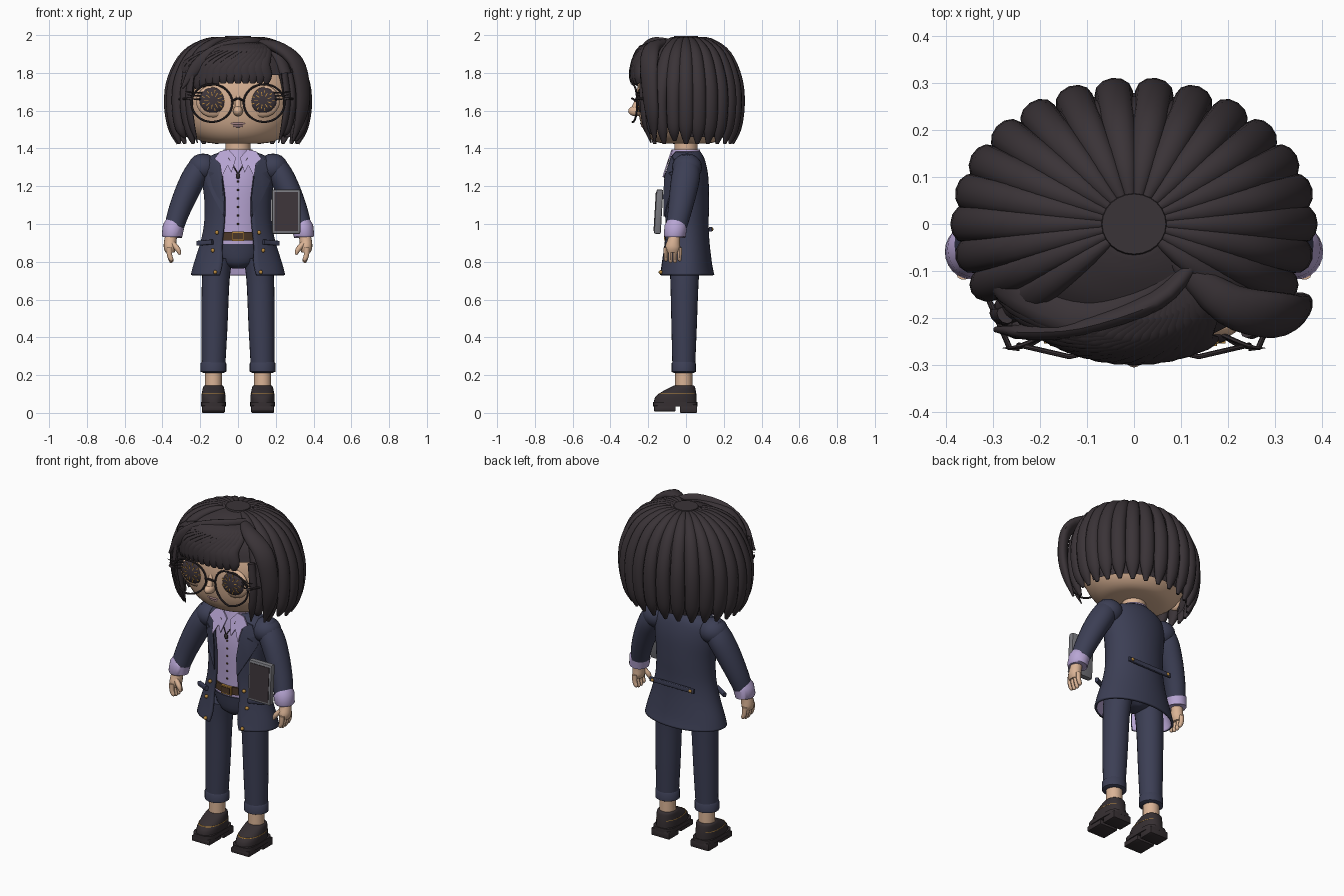
import bpy, bmesh, math
from mathutils import Vector, Matrix

if "Cube" in bpy.data.objects:
    bpy.data.objects.remove(bpy.data.objects["Cube"])


def material(name, r, g, b):
    m = bpy.data.materials.new(name)
    m.use_nodes = True
    m.diffuse_color = (r, g, b, 1)
    m.node_tree.nodes["Principled BSDF"].inputs["Base Color"].default_value = (r, g, b, 1)
    return m


HAIR = material("dark hair", .042, .033, .038)
SKIN = material("skin", .70, .45, .30)
NAVY = material("navy cloth", .045, .049, .09)
LILAC = material("lilac cloth", .48, .38, .66)
BLACK = material("black leather", .036, .028, .031)
GREY = material("grey casing", .19, .19, .21)
SCREEN = material("plum screen", .047, .035, .042)
GOLD = material("gold", .50, .26, .05)
BROWN = material("brown leather", .07, .038, .02)
LIP = material("lips", .40, .24, .25)


def finish(name, bm, *mats, recalc=True):
    if recalc:
        bmesh.ops.recalc_face_normals(bm, faces=bm.faces)
    me = bpy.data.meshes.new(name)
    bm.to_mesh(me)
    bm.free()
    ob = bpy.data.objects.new(name, me)
    bpy.context.collection.objects.link(ob)
    for m in mats:
        me.materials.append(m)
    bpy.ops.object.select_all(action='DESELECT')
    ob.select_set(True)
    bpy.context.view_layer.objects.active = ob
    bpy.ops.object.shade_smooth_by_angle(angle=math.radians(40))
    return ob


def resample(rows, k):
    """Catmull-Rom through rows of any width."""
    out = []
    for i in range(len(rows) - 1):
        p = [rows[max(i - 1, 0)], rows[i], rows[i + 1], rows[min(i + 2, len(rows) - 1)]]
        for s in range(k):
            u = s / k
            out.append([.5 * (2*b + (c-a)*u + (2*a-5*b+4*c-d)*u*u + (3*b-a-3*c+d)*u**3)
                        for a, b, c, d in zip(*p)])
    return out + [list(rows[-1])]


def tube(name, rows, mat, side=(1, 0, 0), n=16, k=4, power=2, level=False):
    """Rows of x, y, z, half width along side, half depth; level keeps sections horizontal."""
    rows = resample(rows, k) if k > 1 else rows
    pts = [Vector(r[:3]) for r in rows]
    bm, rings = bmesh.new(), []
    for i, r in enumerate(rows):
        t = (pts[min(i + 1, len(pts) - 1)] - pts[max(i - 1, 0)]).normalized()
        t = Vector((0, 0, 1)) if level else t
        s = Vector(side)
        s = (s - t * s.dot(t)).normalized()
        d = t.cross(s)
        ring = []
        for j in range(n):
            c, w = math.cos(2*math.pi*j/n), math.sin(2*math.pi*j/n)
            c, w = (math.copysign(abs(v) ** (2 / power), v) for v in (c, w))
            ring.append(bm.verts.new(pts[i] + s*c*max(r[3], .001) + d*w*max(r[4], .001)))
        rings.append(ring)
    for a, b in zip(rings, rings[1:]):
        for j in range(n):
            bm.faces.new((a[j], a[(j+1) % n], b[(j+1) % n], b[j]))
    bm.faces.new(rings[0])
    bm.faces.new(rings[-1])
    return finish(name, bm, mat)


def ball(name, loc, size, mat, n=20):
    bm = bmesh.new()
    bmesh.ops.create_uvsphere(bm, u_segments=n, v_segments=n // 2, radius=1,
                              matrix=Matrix.Translation(loc) @ Matrix.Diagonal((*size, 1)))
    return finish(name, bm, mat)


def box(name, loc, size, mat, tilt=0, bevel=0, axis='X'):
    bm = bmesh.new()
    bmesh.ops.create_cube(bm, size=1, matrix=Matrix.Translation(loc)
                          @ Matrix.Rotation(tilt, 4, axis) @ Matrix.Diagonal((*size, 1)))
    if bevel:
        bmesh.ops.bevel(bm, geom=bm.edges[:], offset=bevel, segments=2, affect='EDGES', profile=.5)
    return finish(name, bm, mat)


def plate(name, outline, depth, mat, thick=.008):
    """Thin sheet from an x, z outline, laid at y = depth(x, z)."""
    bm = bmesh.new()
    f = bm.faces.new([bm.verts.new((x, depth(x, z), z)) for x, z in outline])
    tri = bmesh.ops.triangulate(bm, faces=[f])["faces"]
    ex = bmesh.ops.extrude_face_region(bm, geom=tri)["geom"]
    bmesh.ops.translate(bm, vec=(0, thick, 0), verts=[v for v in ex if isinstance(v, bmesh.types.BMVert)])
    return finish(name, bm, mat)


def sheet(name, rings, count, *mats):
    """Open wall from rings of z, half width, half depth, front opening angle."""
    bm, grid = bmesh.new(), []
    for z, rx, ry, g in rings:
        grid.append([bm.verts.new((rx * math.sin(t), -ry * math.cos(t), z))
                     for t in (g + (2*math.pi - 2*g) * j / count for j in range(count + 1))])
    for a, b in zip(grid, grid[1:]):
        for j in range(count):
            bm.faces.new((a[j], a[j+1], b[j+1], b[j]))
    return finish(name, bm, *mats, recalc=False)


# Jacket: rings of z, half width, half depth, half opening
coat = resample([(.73, .25, .15, .10), (.79, .235, .138, .085), (.9, .20, .125, .085), (1.0, .18, .12, .075),
                 (1.12, .178, .122, .07), (1.25, .19, .118, .085), (1.34, .175, .10, .09), (1.385, .085, .075, .06)], 4)


def on_coat(t, z, off=0):
    a, b = next(((p, q) for p, q in zip(coat, coat[1:]) if q[0] >= z), coat[-2:])
    u = (z - a[0]) / (b[0] - a[0])
    rx, ry = (a[i] + (b[i] - a[i]) * u + off for i in (1, 2))
    return rx * math.sin(t), -ry * math.cos(t), z


def coat_front(off):
    def depth(x, z):
        rx = on_coat(math.pi / 2, z)[0]
        return on_coat(math.asin(max(-1, min(1, x / rx))), z, off)[1]
    return depth


jacket = sheet("jacket", [(z, rx, ry, math.asin(gap / rx)) for z, rx, ry, gap in coat], 44, NAVY, LILAC)
mod = jacket.modifiers.new("thickness", 'SOLIDIFY')
mod.thickness, mod.offset, mod.material_offset = .014, -1, 1
tube("back_strap", [(-.145, .13, .972, .008, .013), (.145, .13, .972, .008, .013)], NAVY, (0, 1, 0), k=1, power=5)

# Shirt, belt, hips and neck
tube("shirt", [(0, 0, .86, .14, .095), (0, 0, 1.0, .14, .098), (0, 0, 1.2, .155, .103),
               (0, 0, 1.32, .14, .088), (0, 0, 1.385, .072, .07)], LILAC, n=32)
tube("hips", [(0, 0, .765, .03, .05), (0, 0, .80, .11, .085), (0, 0, .895, .15, .102)], NAVY, n=32)
tube("belt", [(0, 0, .913, .146, .107), (0, 0, .958, .146, .107)], BROWN, n=32, k=1)
box("belt_buckle", (0, -.108, .935), (.066, .012, .05), GOLD)
box("buckle_centre", (0, -.113, .935), (.052, .008, .036), BROWN)
tube("neck", [(0, 0, 1.34, .066, .062), (0, 0, 1.46, .066, .062)], SKIN, k=1, n=24)
tube("collar_band", [(0, 0, 1.34, .095, .085), (0, 0, 1.395, .076, .073)], LILAC, k=1, n=24)
for i in range(6):
    ball("shirt_button", (0, -.103, 1.0 + i * .045), (.006, .005, .006), BROWN, 8)
ball("pendant", (0, -.112, 1.255), (.013, .008, .016), BLACK, 10)

for s in (-1, 1):
    # Collar, lapels, pockets and buttons
    plate("shirt_collar", [(s*x, z) for x, z in ((.01, 1.35), (.05, 1.395), (.095, 1.385), (.125, 1.345),
          (.095, 1.32), (.085, 1.25), (.055, 1.31), (.035, 1.27))], lambda x, z: -.077 - (1.395 - z) * .33, LILAC)
    plate("lapel", [(s*x, z) for x, z in ((.09, 1.36), (.14, 1.34), (.16, 1.28), (.125, 1.27), (.172, 1.23),
          (.13, 1.14), (.075, 1.04), (.072, 1.15), (.085, 1.25))], coat_front(.010), NAVY)
    tube("pendant_cord", [(s*.05, -.09, 1.35, .003, .003), (0, -.113, 1.265, .003, .003)], BLACK, n=6, k=1)
    tube("pocket_flap", [(s*.135, -.102, .905, .01, .013), (s*.215, -.058, .898, .01, .013)],
         NAVY, (0, -1, 0), k=1, power=5)
    ball("strap_button", (s*.125, .139, .972), (.010, .006, .010), GOLD, 10)
    for t, z in ((.62, .955), (.66, .86), (.5, .745)):
        ball("gold_button", on_coat(s*t, z, .006), (.011, .011, .011), GOLD, 10)

    # Sleeves, cuffs and hands
    ball("shoulder_puff", (s*.185, .005, 1.3), (.08, .08, .073), NAVY)
    tube("sleeve", [(s*.18, .005, 1.33, .06, .06), (s*.225, 0, 1.26, .066, .075), (s*.27, -.015, 1.17, .064, .072),
                    (s*.315, -.035, 1.06, .057, .062), (s*.342, -.055, .97, .05, .054)], NAVY, n=24)
    tube("shirt_cuff", [(s*.338, -.052, .99, .054, .056), (s*.342, -.054, .985, .057, .06),
                        (s*.35, -.06, .935, .054, .058), (s*.35, -.06, .93, .048, .052)], LILAC, n=24, k=1)
    tube("palm", [(s*.352, -.06, .95, .03, .03), (s*.358, -.065, .91, .033, .034),
                  (s*.36, -.07, .875, .033, .04), (s*.36, -.07, .85, .024, .034)], SKIN)
    for i in range(4):
        y = -.106 + i * .024
        tube("finger", [(s*.364, y, .875, .015, .013), (s*.362, y, .835, .014, .012),
                        (s*.352, y, .81 - .008 * (i in (1, 2)), .011, .010),
                        (s*.348, y, .803 - .008 * (i in (1, 2)), .002, .002)], SKIN, n=10)
    tube("thumb", [(s*.345, -.09, .895, .014, .014), (s*.318, -.10, .865, .014, .014),
                   (s*.308, -.103, .838, .006, .006)], SKIN, n=10)

    # Legs and shoes
    tube("trouser_leg", [(s*.105, -.005, .82, .075, .085), (s*.118, -.008, .7, .073, .075), (s*.125, -.01, .45, .069, .067),
                         (s*.13, -.012, .24, .062, .06)], NAVY, n=24)
    tube("trouser_cuff", [(s*.13, -.012, .212, .055, .053), (s*.13, -.012, .218, .068, .064),
                          (s*.13, -.012, .262, .068, .064), (s*.13, -.012, .272, .06, .058)], NAVY, n=24, k=1)
    tube("ankle", [(s*.13, -.012, .10, .046, .046), (s*.13, -.012, .23, .045, .045)], SKIN, k=1)
    tube("shoe_sole", [(s*.13, -.057, .033, .066, .117), (s*.13, -.057, .058, .066, .117)], BLACK, n=32, k=1, power=4)
    box("front_sole", (s*.13, -.112, .023), (.12, .114, .032), BLACK, bevel=.006)
    box("shoe_heel", (s*.13, .013, .022), (.12, .092, .044), BLACK, bevel=.005)
    tube("shoe_upper", [(s*.13, -.057, .05, .064, .114), (s*.13, -.053, .085, .064, .109), (s*.13, -.037, .112, .06, .09),
                        (s*.13, -.015, .138, .054, .062), (s*.13, -.012, .146, .046, .05)],
         BLACK, n=28, power=2.3, level=True)
    tube("shoe_trim", [(s*.13, -.047, .099, .0637, .1015), (s*.13, -.046, .102, .063, .1)],
         GOLD, n=28, k=1, power=2.3, level=True)

    # Eyes, lashes, ears and glasses
    ball("eyelid", (s*.13, -.222, 1.65), (.092, .028, .086), SKIN)
    ball("eye", (s*.132, -.236, 1.655), (.075, .025, .068), SCREEN)
    for i in range(18):
        a, r = i * math.pi / 9, (.052, .036)[i % 2]
        box("eye_fleck", (s*.132 + r * math.cos(a), -.252 - .005 * (i % 2), 1.655 + .92 * r * math.sin(a)),
            (.022, .006, .004), GOLD, -a, axis='Y')
    for i in range(3):
        tube("eyelash", [(s*.185, -.235, 1.665 + i*.015, .005, .005), (s*(.225 + .01*i), -.26, 1.66 + i*.018, .004, .004),
                         (s*(.26 + .01*i), -.265, 1.67 + i*.016, .001, .001)], BLACK, n=6)
    ball("ear", (s*.325, -.04, 1.58), (.03, .045, .06), SKIN)
    rim = [(s*(.138 + .108 * math.cos(a)), -.283 + .025 * abs(math.cos(a)), 1.64 + .1 * math.sin(a), .0055, .0055)
           for a in (2 * math.pi * i / 32 for i in range(33))]
    tube("glasses_rim", rim, BLACK, (0, 1, 0), n=8, k=1)
    tube("glasses_arm", [(s*.245, -.265, 1.66, .006, .006), (s*.265, -.265, 1.665, .006, .006),
                         (s*.315, -.15, 1.66, .006, .006), (s*.335, 0, 1.64, .006, .006)], BLACK, (0, 0, 1), n=8, k=1)
tube("glasses_bridge", [(-.032, -.262, 1.65, .006, .006), (0, -.285, 1.665, .006, .006),
                        (.032, -.262, 1.65, .006, .006)], BLACK, (0, 0, 1), n=8)

# Head, nose and mouth
tube("head", [(0, 0, 1.425, .10, .09), (0, 0, 1.437, .19, .165), (0, 0, 1.49, .262, .22), (0, 0, 1.58, .305, .25),
              (0, 0, 1.72, .322, .258), (0, 0, 1.85, .275, .22), (0, 0, 1.94, .15, .12)], SKIN, n=40)
ball("nose", (0, -.264, 1.598), (.026, .042, .028), SKIN)
tube("nose_bridge", [(0, -.24, 1.69, .012, .015), (0, -.272, 1.61, .018, .018)], SKIN)
ball("upper_lip", (0, -.229, 1.532), (.046, .014, .009), LIP)
ball("lower_lip", (0, -.226, 1.52), (.032, .013, .009), LIP)

# Hair: crown, rear shell and radial locks
tube("hair_crown", [(0, 0, 1.79, .335, .272), (0, 0, 1.86, .30, .25), (0, 0, 1.93, .235, .19),
                    (0, 0, 1.97, .13, .12), (0, 0, 1.985, .07, .07)], HAIR, n=40)
tube("hair_whorl", [(0, 0, 1.97, .075, .07), (0, 0, 1.994, .068, .064)], HAIR, k=1, n=24)
sheet("hair_shell", [(1.46, .295, .25, 1.6), (1.55, .325, .272, 1.6), (1.7, .338, .28, 1.45),
                     (1.82, .32, .265, 1.2)], 30, HAIR)

for i in range(26):
    t = (i + .5) * 2 * math.pi / 26
    front = max(0, math.cos(t))
    if front > math.cos(.8):
        continue
    w = 1 - .4 * front
    sx, sy = math.sin(t), -math.cos(t)
    tip = 1.425 + .07 * front * (i % 2)
    path = [(.16, 1.978, .010, .012), (.45, 1.965, .025, .02), (.76, 1.895, .036, .029), (.95, 1.77, .040, .032),
            (1.0, 1.64, .041*w, .032), (.96, 1.51, .037*w, .026), (.88, tip, .010, .008)]
    tube("hair_lock", [(f*.36*sx, f*.282*sy, z, a, b) for f, z, a, b in path],
         HAIR, (math.cos(t), math.sin(t), 0), n=12)

# Thin locks framing the face
for s in (-1, 1):
    for x, y, tip in ((.245, -.215, 1.43), (.275, -.185, 1.46)):
        tube("face_lock", [(s*x, y - .01, 1.8, .02, .015), (s*(x + .015), y - .012, 1.66, .022, .014),
                           (s*x, y, 1.53, .02, .012), (s*(x - .03), y + .03, tip, .003, .003)],
             HAIR, (.7, s*.7, 0), n=10)

# Swept fringe from the parting, and the long lock beside it
for i in range(15):
    t = -1.2 + i * .12
    m = .35 + t * .62
    end = 1.69 + .055 * min(1, i / 8)
    tube("fringe_lock", [(.11 - .003*i, -.085, 1.955, .015, .012),
                         (.22 * math.sin(m), -.205 * math.cos(m) - .01, 1.93, .04, .018),
                         (.31 * math.sin(t*.9), -.272 * math.cos(t*.9), 1.85, .042, .018),
                         (.33 * math.sin(t), -.288 * math.cos(t), end + .04, .032, .014),
                         (.325 * math.sin(t), -.285 * math.cos(t), end, .014, .008)],
         HAIR, (math.cos(t), math.sin(t), .3), n=12)
tube("parting_lock", [(.08, -.07, 1.955, .02, .02), (.2, -.17, 1.94, .045, .03), (.305, -.195, 1.86, .055, .03),
                      (.342, -.192, 1.72, .05, .028), (.335, -.18, 1.58, .04, .024), (.29, -.165, 1.44, .006, .006)],
     HAIR, (.6, .7, 0))
tube("swept_ridge", [(.13, -.08, 1.965, .015, .015), (.05, -.16, 1.95, .04, .022), (-.1, -.215, 1.905, .05, .022),
                     (-.22, -.23, 1.83, .035, .018), (-.295, -.225, 1.72, .006, .006)], HAIR, (.3, 0, 1))

# Tablet
box("tablet_case", (.255, -.145, 1.065), (.15, .036, .235), GREY, -.06, .008)
box("tablet_screen", (.255, -.163, 1.066), (.125, .006, .205), SCREEN, -.06)
